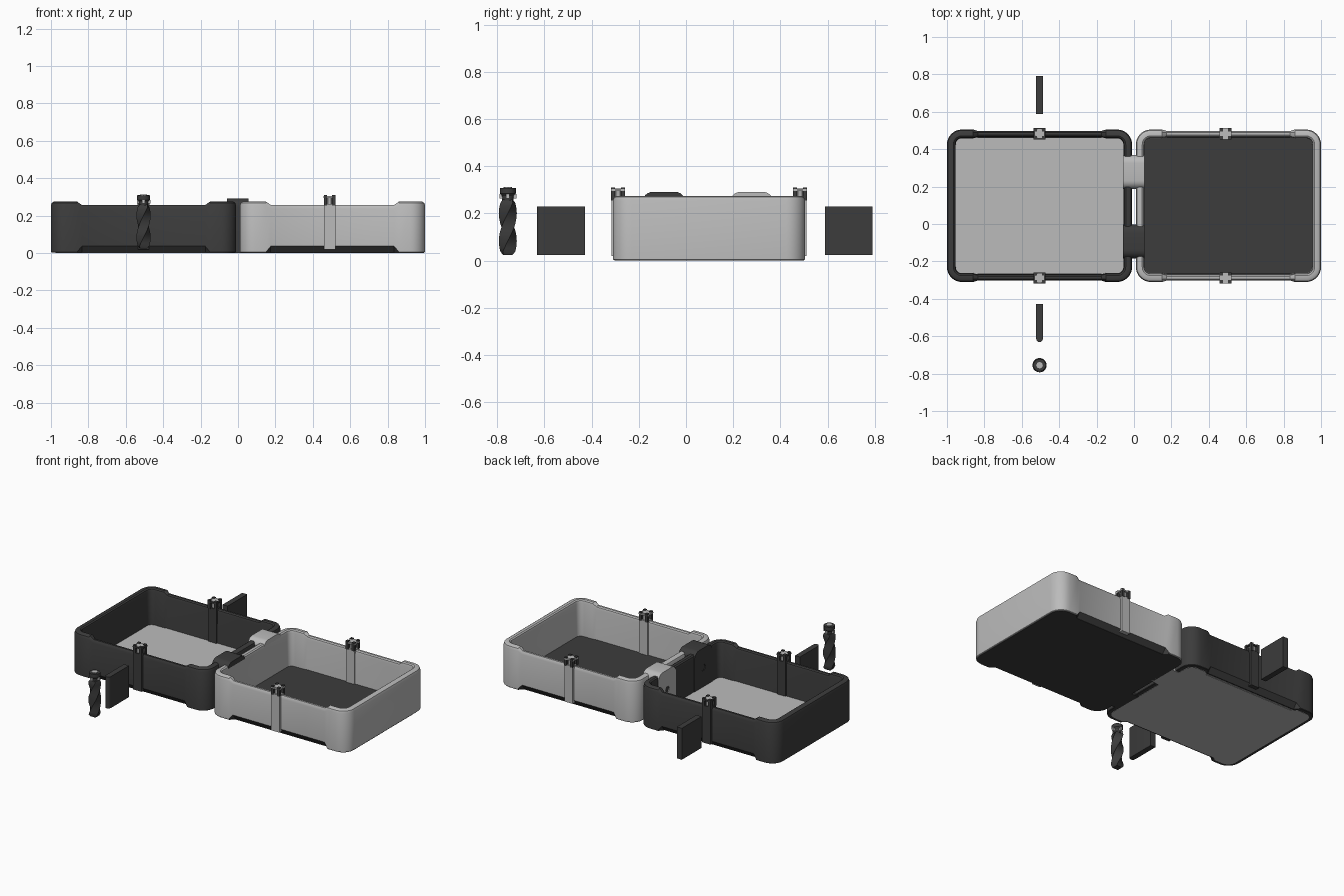
import bpy, bmesh, math
from mathutils import Vector, Matrix

if "Cube" in bpy.data.objects:
    bpy.data.objects.remove(bpy.data.objects["Cube"])


def material(name, v):
    m = bpy.data.materials.new(name)
    m.diffuse_color = (v, v, v, 1)
    m.use_nodes = True
    m.node_tree.nodes["Principled BSDF"].inputs["Base Color"].default_value = m.diffuse_color
    return m


LIGHT = material("light_grey", 0.5)
DARK = material("dark_grey", 0.045)


def finish(bm, name, mats, smooth=True):
    bmesh.ops.recalc_face_normals(bm, faces=bm.faces)
    me = bpy.data.meshes.new(name)
    bm.to_mesh(me)
    bm.free()
    for m in mats:
        me.materials.append(m)
    if smooth:
        me.polygons.foreach_set("use_smooth", [True] * len(me.polygons))
        me.set_sharp_from_angle(angle=math.radians(32))
    ob = bpy.data.objects.new(name, me)
    bpy.context.collection.objects.link(ob)
    return ob


def loft(bm, rings, closed=False):
    """Skin a list of point rings; cap the ends unless the loop is closed."""
    vs = [[bm.verts.new(p) for p in r] for r in rings]
    n = len(vs[0])
    faces = []
    for i in range(len(vs) if closed else len(vs) - 1):
        a, b = vs[i], vs[(i + 1) % len(vs)]
        for j in range(n):
            k = (j + 1) % n
            faces.append((i, j, bm.faces.new((a[j], a[k], b[k], b[j]))))
    if not closed:
        bm.faces.new(vs[0])
        bm.faces.new(vs[-1])
    return faces


def box(name, lo, hi, mat):
    bm = bmesh.new()
    loft(bm, [[(lo[0], lo[1], z), (hi[0], lo[1], z), (hi[0], hi[1], z), (lo[0], hi[1], z)]
              for z in (lo[2], hi[2])])
    return finish(bm, name, [mat], False)


CY, HX, HY, R = 0.0975, 0.495, 0.4075, 0.08


def tray_path(cx):
    """Rounded rectangle as (centre x, centre y, normal x, normal y, middle flag)."""
    path = []
    for q, (sx, sy) in enumerate(((1, 1), (-1, 1), (-1, -1), (1, -1))):
        for i in range(9):
            a = (q + i / 8) * math.pi / 2
            path.append((cx + sx * (HX - R), CY + sy * (HY - R), math.cos(a), math.sin(a), 0))
        if q in (0, 2):     # long sides have a lowered, recessed middle
            for dx, m in ((.355, 0), (.33, 1), (-.33, 1), (-.355, 0)):
                path.append((cx + sx * dx, CY + sy * (HY - R), 0, sy, m))
    return path


def tray(side, cx, wall, floor, inset):
    path = tray_path(cx)
    # swept wall
    bm = bmesh.new()
    rings = []
    for x, y, nx, ny, m in path:
        t, o, i = .275 - .018 * m, .008 * m, -.006 * m
        prof = [(.004 + .03 * m, .003), (o, .006 + .031 * m), (o, t - .02), (o + .005, t - .006),
                (.015, t), (.034 + i, t), (.042 + i, t - .006), (.046 + i, t - .02),
                (.047 + i, .03), (.047, .003)]
        rings.append([(x + nx * (R - d), y + ny * (R - d), z) for d, z in prof])
    n = len(path)
    for i, j, f in loft(bm, rings, True):
        if j in (0, 9) and (path[i][4] or path[(i + 1) % n][4]):
            f.material_index = 1
    finish(bm, side + "_tray_wall", [wall, DARK])
    # floor slab
    bm = bmesh.new()
    loft(bm, [[(x + nx * (R - inset - .025 * m), y + ny * (R - inset - .025 * m), z)
               for x, y, nx, ny, m in path] for z in (0, .002)])
    loft(bm, [[(x + nx * (R - .042), y + ny * (R - .042), z)
               for x, y, nx, ny, m in path] for z in (.002, .04)])
    finish(bm, side + "_tray_floor", [floor], False)


tray("left", -.505, DARK, LIGHT, .025)
tray("right", .505, LIGHT, DARK, .006)


# hinge blocks with rounded tops and a through hole
def hinge(name, y0, mat):
    w, top, r = .183, .292, .045
    pts = [(y0, 0), (y0 + w, 0)]
    for c, a0 in ((y0 + w - r, 0), (y0 + r, 90)):
        for i in range(7):
            a = math.radians(a0 + 15 * i)
            pts.append((c + r * math.cos(a), top - r + r * math.sin(a)))
    bm = bmesh.new()
    loft(bm, [[(x, y, z) for y, z in pts] for x in (-.06, .055)])
    ob = finish(bm, name, [mat])
    bm = bmesh.new()
    loft(bm, [[(x, y0 + w / 2 + .022 * math.cos(k * math.pi / 3),
                .165 + .022 * math.sin(k * math.pi / 3)) for k in range(6)] for x in (-.2, .2)])
    cut = finish(bm, name + "_cutter", [mat], False)
    cut.hide_render = True
    cut.hide_viewport = True
    mod = ob.modifiers.new("hole", 'BOOLEAN')
    mod.operation = 'DIFFERENCE'
    mod.object = cut
    dg = bpy.context.evaluated_depsgraph_get()
    me = bpy.data.meshes.new_from_object(ob.evaluated_get(dg))
    ob.modifiers.clear()
    ob.data = me
    bpy.data.objects.remove(cut)


hinge("light_hinge", .187, LIGHT)
hinge("dark_hinge", -.185, DARK)


def prism(name, x, y, levels, sides, mat, rot=0.0):
    """Stacked polygon rings given as (radius, z, twist)."""
    bm = bmesh.new()
    loft(bm, [[(x + r * math.cos(2 * math.pi * k / sides + rot + tw),
                y + r * math.sin(2 * math.pi * k / sides + rot + tw), z)
               for k in range(sides)] for r, z, tw in levels])
    return finish(bm, name, [mat])


# latch pins on the long sides
def pin(name, x, y, mat):
    box(name + "_bar", (x - .03, y - .028, .02), (x + .03, y + .028, .262), mat)
    prism(name + "_core", x, y, [(.02, .25, 0), (.02, .29, 0), (.026, .306, 0)], 8, LIGHT, math.pi / 8)
    for sx in (-1, 1):
        for sy in (-1, 1):
            cx, cy = x + sx * .022, y + sy * .021
            box(name + "_prong", (cx - .009, cy - .009, .255), (cx + .009, cy + .009, .31), DARK)
    box(name + "_collar", (x - .032, y - .03, .295), (x + .032, y + .03, .304), mat)


for y in (.483, -.288):
    pin("dark_pin", -.505, y, DARK)
    pin("light_pin", .49, y, LIGHT)

# loose twisted pin
PX, PY = -.505, -.755
prism("twisted_pin", PX, PY,
      [(.028 + .010 * min(1, i, 16 - i), .024 + .236 * i / 16, math.pi * i / 16) for i in range(17)],
      4, DARK, math.pi / 4)
prism("twisted_pin_head", PX, PY,
      [(.024, .255, 0), (.026, .275, 0), (.034, .285, 0), (.034, .309, 0)], 12, DARK)
prism("twisted_pin_tip", PX, PY, [(.018, .3, 0), (.018, .312, 0)], 8, LIGHT)
for k in range(4):
    a = k * math.pi / 2
    x, y = PX + .029 * math.cos(a), PY + .029 * math.sin(a)
    box("twisted_pin_window", (x - .007, y - .007, .264), (x + .007, y + .007, .283), LIGHT)

# loose flat plates
box("rear_plate", (-.523, .588, .025), (-.487, .79, .23), DARK)
bm = bmesh.new()
outline = [(-.487, -.427), (-.523, -.427)]
for i in range(7):
    a = math.pi + math.pi * i / 6
    outline.append((-.505 + .018 * math.cos(a), -.614 + .018 * math.sin(a)))
loft(bm, [[(x, y, z) for x, y in outline] for z in (.025, .23)])
finish(bm, "front_plate", [DARK])
